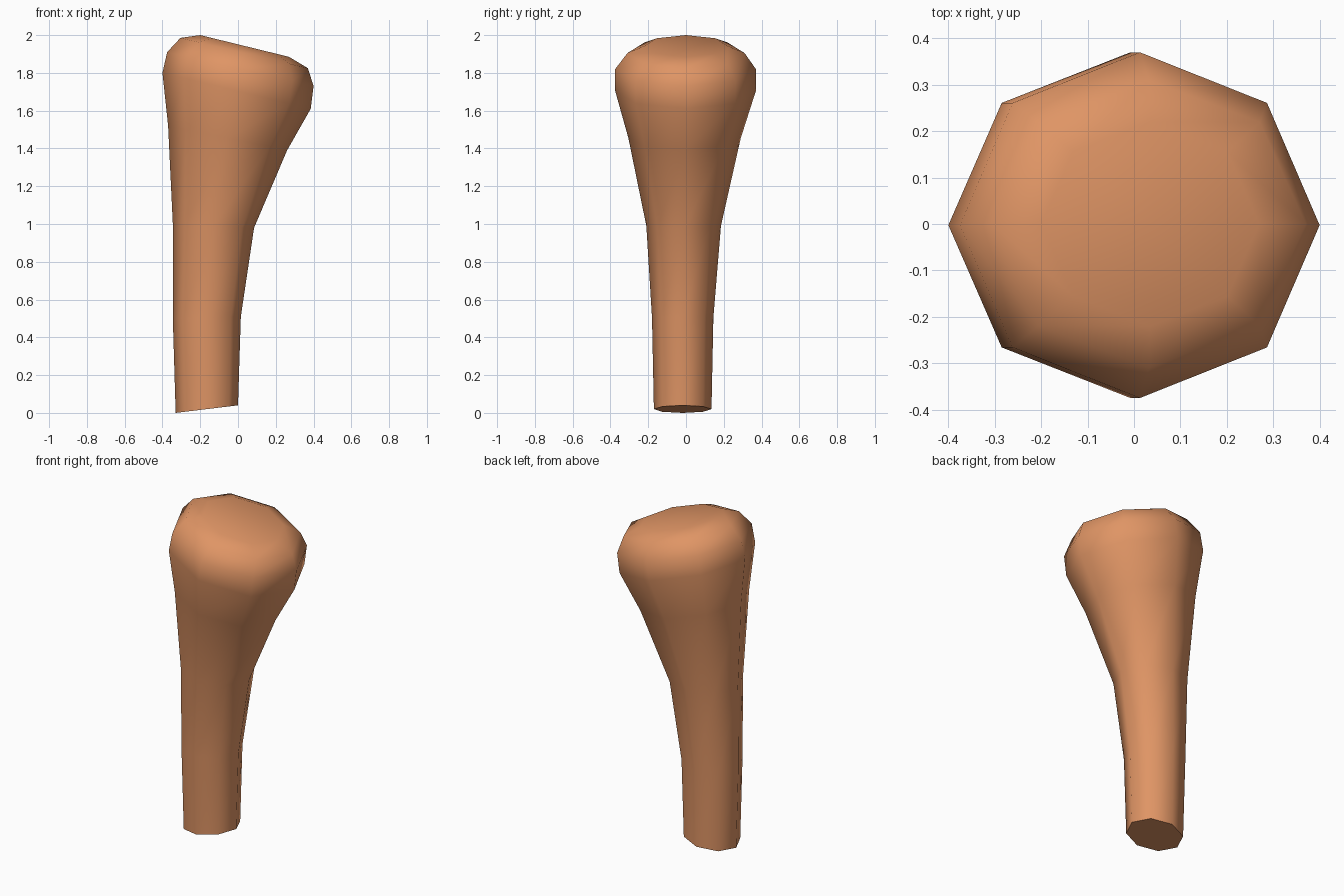
import bpy
import bmesh
import math

cube = bpy.data.objects.get("Cube")
if cube:
    bpy.data.objects.remove(cube, do_unlink=True)

SIDES = 8

# Rings from base to crown: right-side x, z, left-side x, z, rear y, front y
RINGS = [
    (-0.33, 0.0, 0.0, 0.04, 0.135, -0.17),
    (-0.345, 0.5, 0.015, 0.51, 0.145, -0.18),
    (-0.345, 1.0, 0.085, 0.98, 0.185, -0.21),
    (-0.37, 1.52, 0.26, 1.39, 0.29, -0.305),
    (-0.4, 1.8, 0.385, 1.61, 0.37, -0.375),
    (-0.375, 1.91, 0.4, 1.73, 0.37, -0.375),
    (-0.305, 1.985, 0.37, 1.825, 0.31, -0.31),
    (-0.2, 2.0, 0.27, 1.885, 0.22, -0.22),
]


def add_ring(bm, x0, z0, x1, z1, y_rear, y_front):
    """Tilted octagon spanning the two side points."""
    verts = []
    for i in range(SIDES):
        a = math.tau * i / SIDES
        t = (1 + math.cos(a)) / 2
        y = (y_rear + y_front) / 2 + math.sin(a) * (y_rear - y_front) / 2
        verts.append(bm.verts.new((x0 + (x1 - x0) * t, y, z0 + (z1 - z0) * t)))
    return verts


# Flared handle lofted through the rings, closed at both ends
bm = bmesh.new()
rings = [add_ring(bm, *r) for r in RINGS]
for low, high in zip(rings, rings[1:]):
    for i in range(SIDES):
        j = (i + 1) % SIDES
        bm.faces.new((low[i], low[j], high[j], high[i]))
bm.faces.new(rings[0][::-1])
bm.faces.new(rings[-1])
bmesh.ops.recalc_face_normals(bm, faces=bm.faces[:])

mesh = bpy.data.meshes.new("flared_handle")
bm.to_mesh(mesh)
bm.free()
handle = bpy.data.objects.new("flared_handle", mesh)
bpy.context.collection.objects.link(handle)

# Warm tan material
tan = bpy.data.materials.new("warm_tan")
tan.use_nodes = True
color = (0.74, 0.30, 0.13, 1.0)
tan.diffuse_color = color
tan.node_tree.nodes["Principled BSDF"].inputs["Base Color"].default_value = color
mesh.materials.append(tan)

# Smooth sides and crown, crisp base rim
bpy.ops.object.select_all(action="DESELECT")
handle.select_set(True)
bpy.context.view_layer.objects.active = handle
bpy.ops.object.shade_smooth_by_angle(angle=math.radians(65))
